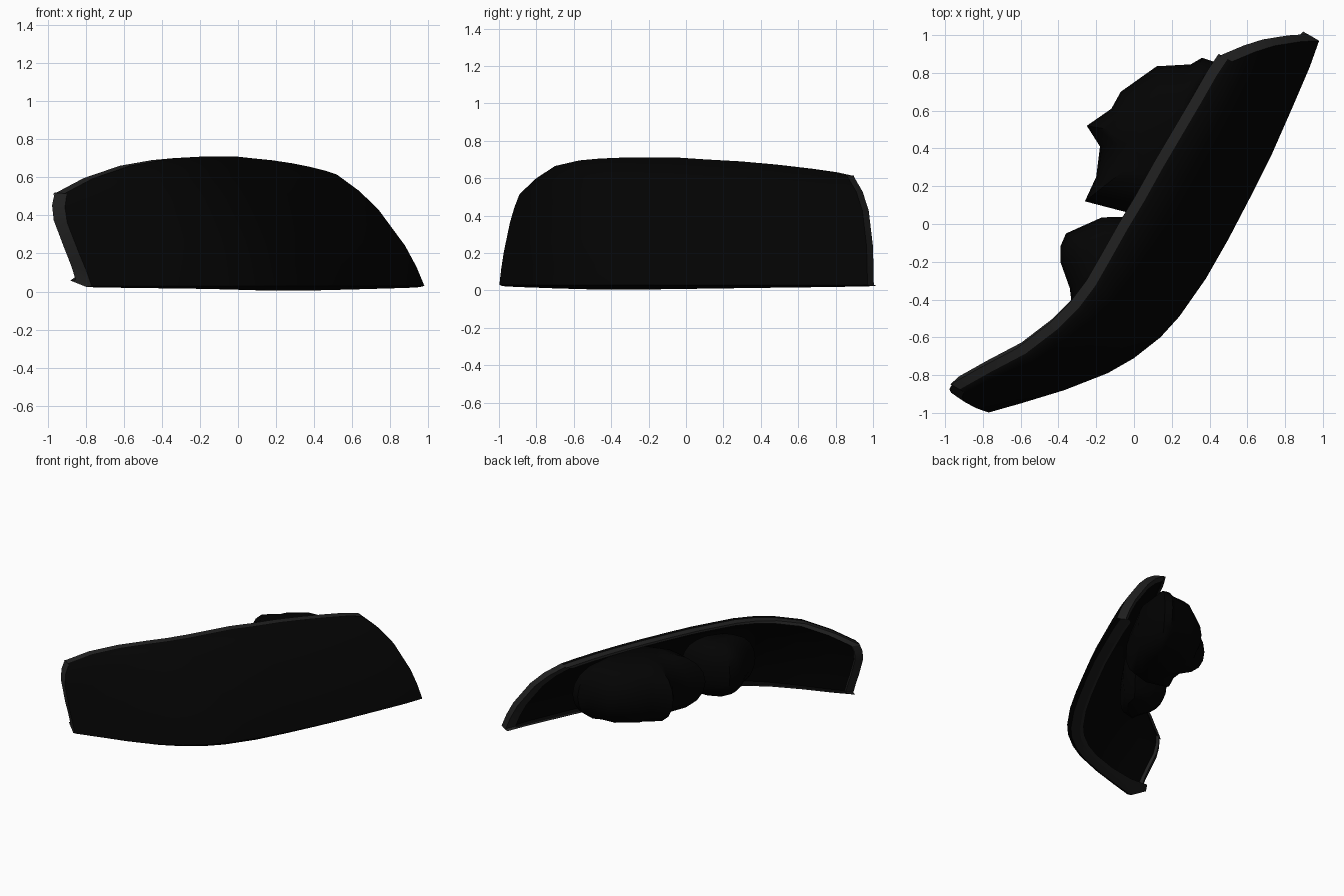
import bpy, bmesh, math
from mathutils import Vector

if "Cube" in bpy.data.objects:
    bpy.data.objects.remove(bpy.data.objects["Cube"])


def material(name, v):
    m = bpy.data.materials.new(name)
    m.diffuse_color = (v, v, v, 1)
    m.use_nodes = True
    m.node_tree.nodes["Principled BSDF"].inputs["Base Color"].default_value = m.diffuse_color
    return m


BLACK = material("black", 0.001)
GREY = material("dark grey", 0.015)


def make(name, verts, faces, mat, angle=35):
    bm = bmesh.new()
    vs = [bm.verts.new(v) for v in verts]
    for f in faces:
        bm.faces.new([vs[i] for i in f])
    bmesh.ops.recalc_face_normals(bm, faces=bm.faces)
    me = bpy.data.meshes.new(name)
    bm.to_mesh(me)
    bm.free()
    ob = bpy.data.objects.new(name, me)
    bpy.context.collection.objects.link(ob)
    me.materials.append(mat)
    bpy.ops.object.select_all(action='DESELECT')
    ob.select_set(True)
    bpy.context.view_layer.objects.active = ob
    bpy.ops.object.shade_smooth_by_angle(angle=math.radians(angle))
    return ob


# Lower and upper edges of the swept lens, left to right
low = [(-.77, -.998), (-.6, -.95), (-.37, -.88), (-.14, -.79), (0, -.71),
       (.14, -.6), (.24, -.49), (.38, -.29), (.5, -.08), (.62, .15),
       (.73, .37), (.84, .62), (.93, .83), (.98, .97)]
top = [(-.90, -.89, .515), (-.74, -.80, .60), (-.55, -.70, .665), (-.38, -.57, .695),
       (-.27, -.46, .705), (-.18, -.34, .71), (-.10, -.20, .71), (-.01, -.04, .71),
       (.08, .11, .70), (.18, .29, .69), (.28, .46, .675), (.38, .63, .655),
       (.46, .77, .635), (.52, .86, .615)]
# Vertical section: lean fraction, height fraction
section = [(0, 0), (.09, .17), (.22, .36), (.52, .68), (.74, .85), (1, 1)]
back = Vector((-.06, .034, 0))
N, M = len(low), len(section) + 2

grid, offs = [], []
for i, (b, t) in enumerate(zip(low, top)):
    u = i / (N - 1)
    z0 = .03
    # small tucked-in lower lip
    grid.append(Vector((b[0] - .025, b[1] + .015, .003 + .02 * abs(2 * u - 1))))
    for p, h in section:
        bulge = math.sin(math.pi * p)
        x = b[0] + (t[0] - b[0]) * p - .06 * bulge * (1 - u) ** 8
        y = b[1] + (t[1] - b[1]) * p + .03 * bulge * u ** 6
        grid.append(Vector((x, y, z0 + (t[2] - z0) * h)))
    # narrow roll-over along the crest
    grid.append(Vector((t[0], t[1], t[2])) + back * .4 + Vector((0, 0, -.004)))
    for j in range(M):
        low_end = (1 - u) ** 10 * (1 - j / (M - 1))
        offs.append(back * (1 + .45 * low_end) * (.8 if j == M - 1 else 1)
                    + Vector((0, .02 * low_end, .035 * low_end)))

quads = [(i * M + j, (i + 1) * M + j, (i + 1) * M + j + 1, i * M + j + 1)
         for i in range(N - 1) for j in range(M - 1)]

# Outer lens and the housing panel that closes it from behind
make("lens", grid, quads, BLACK, 60)
centre = sum(grid, Vector()) / len(grid)


def inset(k, s, d):
    v = grid[k]
    return centre + (v - centre) * s + offs[k] * d


ids = range(len(grid))
make("back_panel", [inset(k, .95, .85) for k in ids], quads, BLACK, 60)

# Flared rim wall around the lens edge, with an inward flange
loop = ([i * M for i in range(N)] + [(N - 1) * M + j for j in range(1, M)]
        + [i * M + M - 1 for i in range(N - 2, -1, -1)]
        + [j for j in range(M - 2, 0, -1)])
L = len(loop)
rings = [[inset(k, s, d) for k in loop]
         for s, d in ((1, 0), (1, 1), (.95, 1.15), (.95, .85))]
make("rim", [v for r in rings for v in r],
     [(r * L + k, r * L + (k + 1) % L, (r + 1) * L + (k + 1) % L, (r + 1) * L + k)
      for r in range(3) for k in range(L)], GREY, 30)


# Rounded lamp housings: plan outline stacked and shrunk toward an anchor
def housing(name, plan, anchor, z0, z1, steps=9):
    verts, faces, n = [], [], len(plan)
    a = Vector(anchor)
    for s in range(steps):
        th = math.radians(-72 + 144 * s / (steps - 1))
        k = math.cos(th) ** .6
        z = (z0 + z1) / 2 + (z1 - z0) / 2 * math.sin(th) / math.sin(math.radians(72))
        for p in plan:
            q = a + (Vector(p) - a) * k
            verts.append((q.x, q.y, z))
    for s in range(steps - 1):
        for k in range(n):
            faces.append((s * n + k, s * n + (k + 1) % n,
                          (s + 1) * n + (k + 1) % n, (s + 1) * n + k))
    faces += [list(range(n)), list(range((steps - 1) * n, steps * n))]
    make(name, verts, faces, BLACK, 40)


housing("large_lamp_housing",
        [(.42, .86), (.36, .88), (.30, .845), (.12, .835), (-.07, .70), (-.12, .61),
         (-.25, .52), (-.18, .41), (-.20, .25), (-.26, .12), (-.03, .06), (.18, .12), (.38, .5)],
        (.16, .45), .15, .63)
housing("small_lamp_housing",
        [(.02, .04), (-.17, .035), (-.36, -.05), (-.39, -.12), (-.39, -.20),
         (-.34, -.34), (-.33, -.42), (-.18, -.38), (-.02, -.15)],
        (-.13, -.16), .18, .61)
